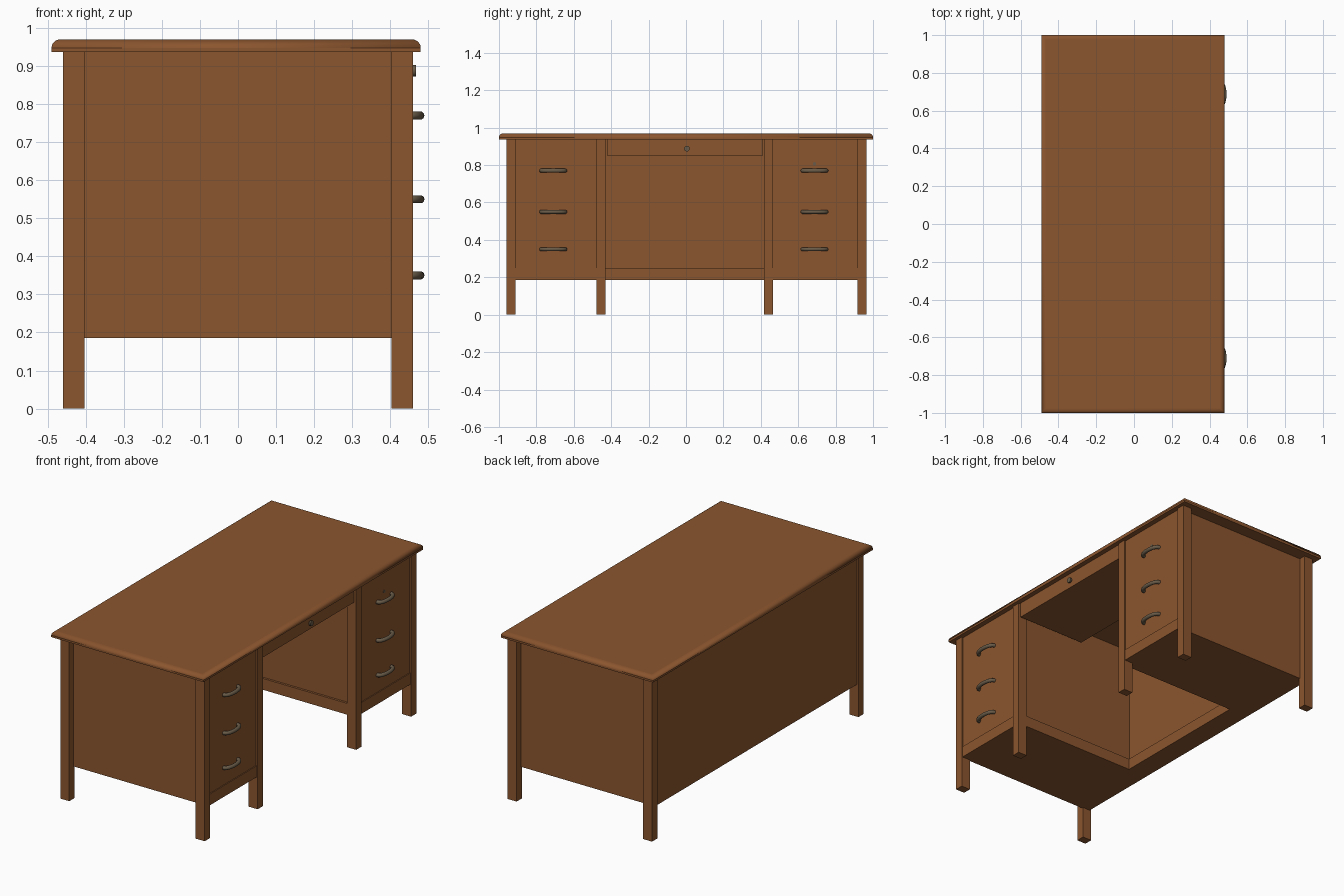
import bpy, math
from mathutils import Vector

if "Cube" in bpy.data.objects:
    bpy.data.objects.remove(bpy.data.objects["Cube"])


def material(name, rgb):
    m = bpy.data.materials.new(name)
    m.diffuse_color = (*rgb, 1)
    m.use_nodes = True
    m.node_tree.nodes["Principled BSDF"].inputs["Base Color"].default_value = m.diffuse_color
    return m


WOOD = material("brown_wood", (0.26, 0.092, 0.028))
METAL = material("aged_metal", (0.14, 0.105, 0.065))


def box(name, x, y, z):
    bpy.ops.mesh.primitive_cube_add(size=1)
    o = bpy.context.object
    o.name = name
    for v in o.data.vertices:
        v.co = Vector(r[0] if c < 0 else r[1] for c, r in zip(v.co, (x, y, z)))
    o.data.materials.append(WOOD)
    return o


def disc(name, r, x0, x1, y, z):
    bpy.ops.mesh.primitive_cylinder_add(vertices=20, radius=r, depth=x1 - x0,
                                        location=((x0 + x1) / 2, y, z),
                                        rotation=(0, math.pi / 2, 0))
    o = bpy.context.object
    o.name = name
    o.data.materials.append(METAL)
    bpy.ops.object.shade_smooth_by_angle()


def handle(name, y, z):
    # bow pull: flattened half-ellipse swept by a round section
    cu = bpy.data.curves.new(name, 'CURVE')
    cu.dimensions = '3D'
    cu.bevel_depth = 0.011
    cu.bevel_resolution = 3
    cu.use_fill_caps = True
    sp = cu.splines.new('POLY')
    n = 14
    sp.points.add(n)
    for i, p in enumerate(sp.points):
        a = math.pi * i / n
        p.co = (0.445 + 0.034 * math.sin(a) ** 0.7, y + 0.064 * math.cos(a), z, 1)
    o = bpy.data.objects.new(name, cu)
    bpy.context.collection.objects.link(o)
    cu.materials.append(METAL)
    bpy.ops.object.select_all(action='DESELECT')
    bpy.context.view_layer.objects.active = o
    o.select_set(True)
    bpy.ops.object.convert(target='MESH')
    bpy.ops.object.shade_smooth_by_angle(angle=math.radians(50))


# desk top with rounded upper edges
top = box("desk_top", (-0.49, 0.48), (-1, 1), (0.937, 0.97))
bev = top.modifiers.new("round_edge", 'BEVEL')
bev.width = 0.022
bev.segments = 5
bev.limit_method = 'WEIGHT'
att = top.data.attributes.new("bevel_weight_edge", 'FLOAT', 'EDGE')
for e in top.data.edges:
    if all(top.data.vertices[i].co.z > 0.96 for i in e.vertices):
        att.data[e.index].value = 1
bpy.ops.object.shade_smooth_by_angle()

# legs: four corners plus two at the front of the kneehole
for y0, y1, tag in ((-0.96, -0.912, "left"), (0.918, 0.966, "right")):
    box("front_leg_" + tag, (0.403, 0.46), (y0, y1), (0, 0.937))
    box("back_leg_" + tag, (-0.46, -0.403), (y0, y1), (0, 0.937))
box("inner_leg_left", (0.403, 0.46), (-0.478, -0.43), (0, 0.937))
box("inner_leg_right", (0.403, 0.46), (0.418, 0.466), (0, 0.937))

# pedestals with base rails, drawer pulls and recessed ends
for outer, wall, rim, hy, tag in ((-0.92, -0.445, -0.432, -0.71, "left"),
                                  (0.926, 0.435, 0.422, 0.687, "right")):
    box("pedestal_" + tag, (-0.34, 0.45), sorted((outer, wall)), (0.19, 0.937))
    box("base_rail_" + tag, (-0.34, 0.455), sorted((outer, rim)), (0.185, 0.25))
    for i, z in enumerate((0.35, 0.55, 0.77)):
        handle(f"drawer_pull_{tag}_{i}", hy, z)
disc("drawer_lock", 0.009, 0.44, 0.453, 0.687, 0.807)

# back of the kneehole
box("back_panel", (-0.45, -0.34), (-0.92, 0.926), (0.19, 0.937))
box("back_base_rail", (-0.45, -0.327), (-0.92, 0.926), (0.185, 0.25))

# centre drawer and its knob
box("centre_drawer", (0.02, 0.452), (-0.423, 0.411), (0.85, 0.937))
disc("knob_stem", 0.007, 0.445, 0.462, 0.005, 0.888)
disc("knob_head", 0.015, 0.459, 0.468, 0.005, 0.888)
